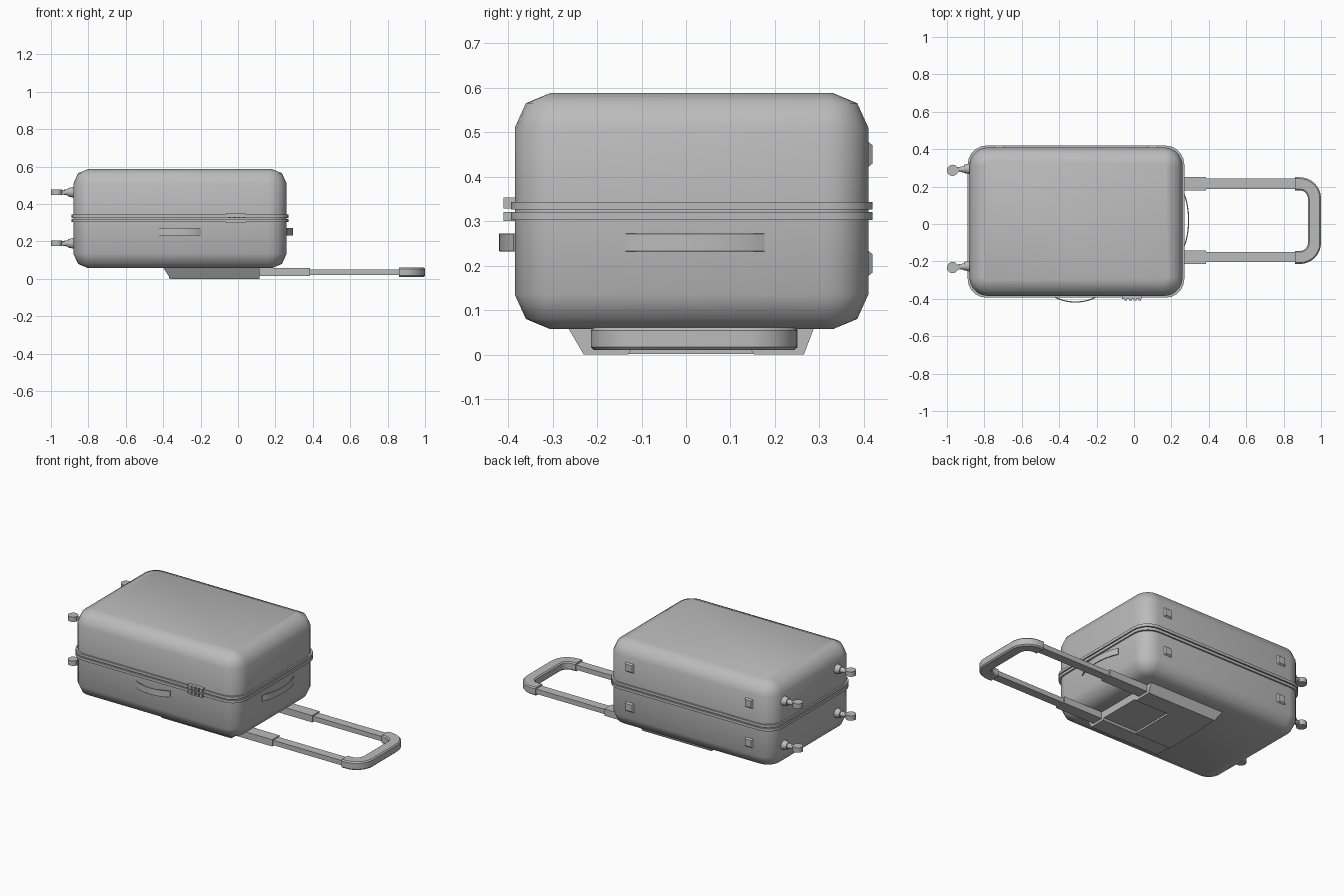
import bpy, bmesh, math
from mathutils import Matrix, Vector

cube = bpy.data.objects.get("Cube")
if cube:
    bpy.data.objects.remove(cube, do_unlink=True)

grey = bpy.data.materials.new("plain grey")
grey.use_nodes = True
grey.diffuse_color = (0.5, 0.5, 0.5, 1)
grey.node_tree.nodes["Principled BSDF"].inputs["Base Color"].default_value = grey.diffuse_color


def finish(name, bm, angle=30):
    bmesh.ops.recalc_face_normals(bm, faces=bm.faces)
    mesh = bpy.data.meshes.new(name)
    bm.to_mesh(mesh)
    bm.free()
    mesh.materials.append(grey)
    ob = bpy.data.objects.new(name, mesh)
    bpy.context.collection.objects.link(ob)
    bpy.ops.object.select_all(action='DESELECT')
    ob.select_set(True)
    bpy.context.view_layer.objects.active = ob
    bpy.ops.object.shade_smooth_by_angle(angle=math.radians(angle))
    return ob


def loft(name, rings, angle=30):
    """Skin closed rings of points and cap both ends."""
    bm = bmesh.new()
    loops = [[bm.verts.new(p) for p in ring] for ring in rings]
    n = len(loops[0])
    for a, b in zip(loops, loops[1:]):
        for i in range(n):
            j = (i + 1) % n
            bm.faces.new((a[i], a[j], b[j], b[i]))
    bm.faces.new(loops[0])
    bm.faces.new(loops[-1])
    return finish(name, bm, angle)


def rounded_ring(x0, x1, y0, y1, r, z, steps=5):
    pts = []
    corners = ((x1 - r, y1 - r), (x0 + r, y1 - r), (x0 + r, y0 + r), (x1 - r, y0 + r))
    for k, (cx, cy) in enumerate(corners):
        for s in range(steps + 1):
            a = math.pi / 2 * (k + s / steps)
            pts.append((cx + r * math.cos(a), cy + r * math.sin(a), z))
    return pts


def box(name, x, y, z):
    return loft(name, [[(x[0], y[0], h), (x[1], y[0], h), (x[1], y[1], h), (x[0], y[1], h)] for h in z])


def sweep(name, path, half, z0, z1, cut):
    """Carry a chamfered upright rectangle along a flat path."""
    section = [(-half, z0 + cut), (-half + cut, z0), (half - cut, z0), (half, z0 + cut),
               (half, z1 - cut), (half - cut, z1), (-half + cut, z1), (-half, z1 - cut)]
    rings = []
    for i, p in enumerate(path):
        d = Vector(path[min(i + 1, len(path) - 1)]) - Vector(path[max(i - 1, 0)])
        nx, ny = Vector((-d.y, d.x)).normalized()
        rings.append([(p[0] + nx * o, p[1] + ny * o, z) for o, z in section])
    return loft(name, rings, 40)


def cylinder(name, center, r1, r2, depth, axis='Z'):
    bm = bmesh.new()
    turn = Matrix.Rotation(-math.pi / 2, 4, 'Y') if axis == 'X' else Matrix()
    bmesh.ops.create_cone(bm, cap_ends=True, segments=20, radius1=r1, radius2=r2,
                          depth=depth, matrix=Matrix.Translation(center) @ turn)
    return finish(name, bm)


# Shell with softened top and bottom rims
X0, X1, Y0, Y1 = -0.88, 0.26, -0.385, 0.41
rims = [(0.057, 0.08), (0.08, 0.025), (0.135, 0), (0.51, 0), (0.565, 0.025), (0.588, 0.08)]
loft("shell", [rounded_ring(X0 + i, X1 - i, Y0 + i, Y1 - i, 0.1 - i, z) for z, i in rims], 50)

# Twin closing bands
for name, z0 in (("lower_band", 0.303), ("upper_band", 0.326)):
    e = 0.009
    loft(name, [rounded_ring(X0 - e, X1 + e, Y0 - e, Y1 + e, 0.1, z) for z in (z0, z0 + 0.017)])

# Combination lock: two plates and rows of dials
for side, z in (("lower", (0.3, 0.321)), ("upper", (0.328, 0.353))):
    box(side + "_lock_plate", (-0.065, 0.04), (-0.402, -0.38), z)
    for k in range(4):
        x = -0.052 + 0.025 * k
        box(side + "_lock_dial", (x, x + 0.015), (-0.41, -0.39), z)

# Bowed strap handles on the front and on the end
arc = [(-math.cos(math.pi * (0.2 + 0.6 * i / 14)) / math.cos(0.2 * math.pi),
        (math.sin(math.pi * (0.2 + 0.6 * i / 14)) - 0.588) / 0.412) for i in range(15)]
sweep("front_handle", [(-0.313 + 0.117 * u, Y0 - 0.032 * v) for u, v in arc], 0.003, 0.232, 0.272, 0.0005)
sweep("end_handle", [(X1 + 0.032 * v, 0.02 + 0.155 * u) for u, v in arc], 0.003, 0.232, 0.272, 0.0005)

# Tapered feet on the back
for x in (-0.72, 0.1):
    for z in (0.205, 0.45):
        loft("back_foot", [[(x - h, y, z - h), (x + h, y, z - h), (x + h, y, z + h), (x - h, y, z + h)]
                           for y, h in ((0.405, 0.032), (0.419, 0.021))])

# Casters
for y in (-0.225, 0.295):
    for z in (0.19, 0.463):
        cylinder("caster_mount", (-0.892, y, z), 0.03, 0.022, 0.036, 'X')
        cylinder("caster_neck", (-0.925, y - 0.003, z), 0.018, 0.011, 0.04, 'X')
        box("caster_arm", (-0.965, -0.925), (y - 0.017, y + 0.005), (z - 0.011, z + 0.011))
        cylinder("caster_wheel", (-0.97, y - 0.008, z), 0.03, 0.03, 0.03)

# Trolley housing: sloped cheeks beside a shallow channel
section = [(-0.265, 0.06), (-0.23, 0), (-0.13, 0), (-0.122, 0.012),
           (0.145, 0.012), (0.153, 0), (0.265, 0), (0.288, 0.06)]
loft("trolley_housing", [[(x + slope * (0.06 - z), y, z) for y, z in section]
                         for x, slope in ((-0.4, 0.65), (0.115, 0))])
box("channel_stop", (-0.37, -0.12), (-0.14, 0.16), (0.001, 0.03))

# Telescopic rods
for y in (-0.177, 0.215):
    box("rod_sleeve", (0.1, 0.385), (y - 0.036, y + 0.036), (0.015, 0.057))
    box("rod", (0.38, 0.88), (y - 0.027, y + 0.027), (0.02, 0.05))

# Rounded pull grip
path = [(0.86, -0.179), (0.885, -0.179)]
for cy, start in ((-0.1, -90), (0.136, 0)):
    for s in range(9):
        a = math.radians(start + 90 * s / 8)
        path.append((0.886 + 0.079 * math.cos(a), cy + 0.079 * math.sin(a)))
path += [(0.885, 0.215), (0.86, 0.215)]
sweep("pull_grip", path, 0.035, 0.01, 0.061, 0.007)
